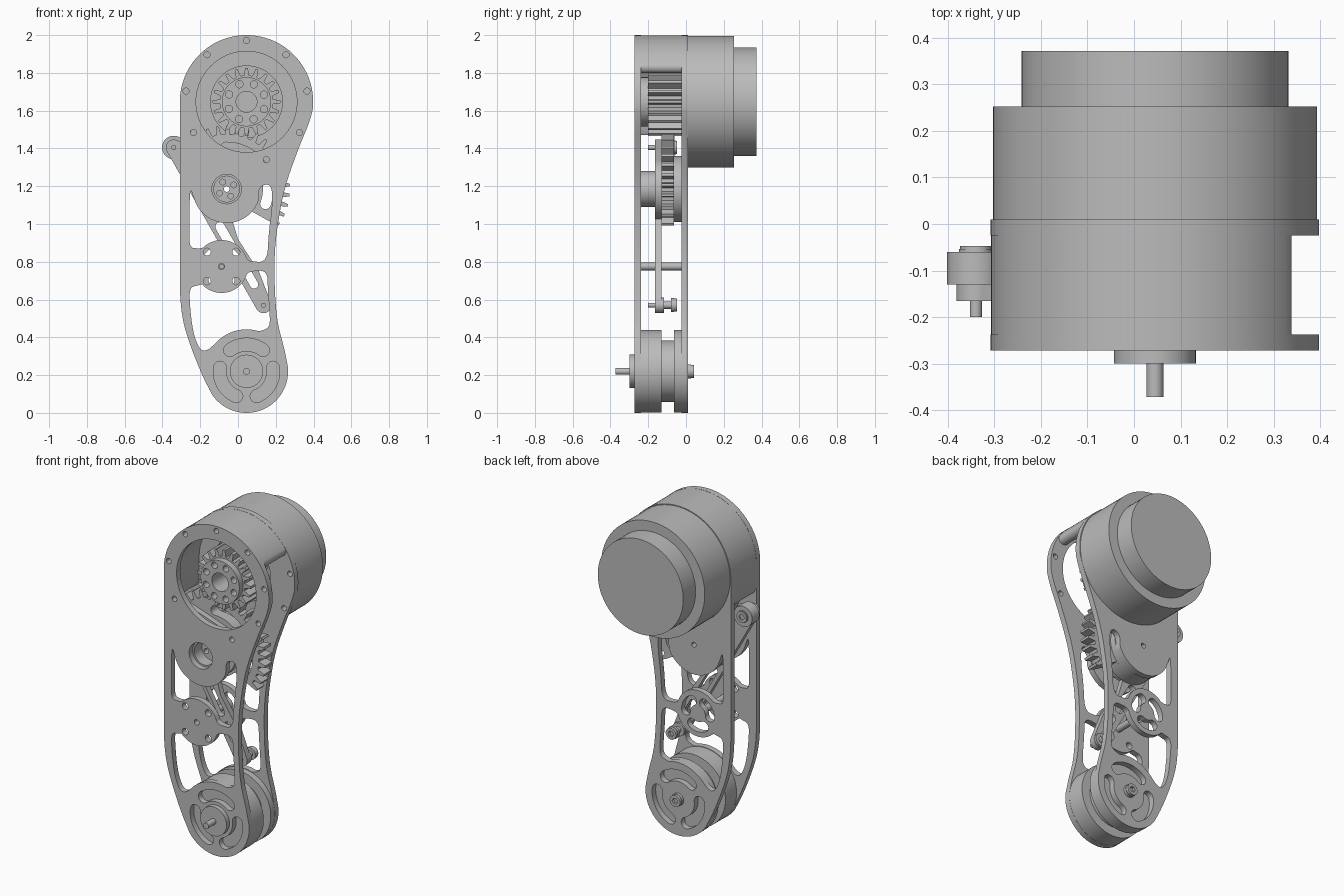
import bpy, math
from math import cos, sin, pi, radians

if "Cube" in bpy.data.objects:
    bpy.data.objects.remove(bpy.data.objects["Cube"])

GREY = (0.5, 0.5, 0.5, 1)
grey = bpy.data.materials.new("machined_grey")
grey.use_nodes = True
grey.diffuse_color = GREY
grey.node_tree.nodes["Principled BSDF"].inputs["Base Color"].default_value = GREY

# Main axes in (x, z)
MOTOR, HUB, MID, FOOT = (0.045, 1.647), (-0.06, 1.185), (-0.087, 0.775), (0.045, 0.22)
UPPER_TIP, LOWER_TIP = (-0.34, 1.405), (0.135, 0.57)


def polar(c, r, deg):
    return (c[0] + r * cos(radians(deg)), c[1] + r * sin(radians(deg)))


def arc(c, r, a, b, n=24):
    return [polar(c, r, a + (b - a) * i / n) for i in range(n + 1)]


def circle(c, r, n=72):
    return arc(c, r, 0, 360, n)[:-1]


def ring_of(c, dist, r, count, start):
    return [circle(polar(c, dist, start + 360 * i / count), r, 20) for i in range(count)]


def arc_slot(c, r, half, mid, span):
    """Curved slot with round ends."""
    a, b = mid - span, mid + span
    return (arc(c, r + half, a, b) + arc(polar(c, r, b), half, b, b + 180, 8)[1:-1]
            + arc(c, r - half, b, a) + arc(polar(c, r, a), half, a + 180, a + 360, 8)[1:-1])


def straight_slot(p, q, r):
    t = math.degrees(math.atan2(q[1] - p[1], q[0] - p[0]))
    return arc(q, r, t - 90, t + 90, 10) + arc(p, r, t + 90, t + 270, 10)


def rounded(pts, steps=3):
    """Corner cutting that softens an outline."""
    for _ in range(steps):
        out = []
        for p, q in zip(pts, pts[1:] + pts[:1]):
            out += [(p[0] * .75 + q[0] * .25, p[1] * .75 + q[1] * .25),
                    (p[0] * .25 + q[0] * .75, p[1] * .25 + q[1] * .75)]
        pts = out
    return pts


def teeth(c, root, tip, pitch, first, count):
    pts = []
    for i in range(count):
        a = first + i * pitch
        for r, k in ((root, -.3), (tip, -.13), (tip, .13), (root, .3)):
            pts.append(polar(c, r, a + k * pitch))
    return pts


def extrude(name, y0, y1, outline, *holes):
    """Flat profile in the XZ plane, extruded from y0 to y1."""
    cu = bpy.data.curves.new(name, "CURVE")
    cu.dimensions, cu.fill_mode = "2D", "BOTH"
    cu.extrude = (y1 - y0) / 2
    for loop in (outline,) + holes:
        sp = cu.splines.new("POLY")
        sp.points.add(len(loop) - 1)
        for pt, (x, z) in zip(sp.points, loop):
            pt.co = (x, z, 0, 1)
        sp.use_cyclic_u = True
    ob = bpy.data.objects.new(name, cu)
    bpy.context.collection.objects.link(ob)
    ob.rotation_euler.x = pi / 2
    ob.location.y = (y0 + y1) / 2
    bpy.ops.object.select_all(action="DESELECT")
    ob.select_set(True)
    bpy.context.view_layer.objects.active = ob
    bpy.ops.object.convert(target="MESH")
    ob = bpy.context.object
    bpy.ops.object.mode_set(mode="EDIT")
    bpy.ops.mesh.select_all(action="SELECT")
    bpy.ops.mesh.remove_doubles(threshold=0.00005)
    bpy.ops.mesh.normals_make_consistent(inside=False)
    bpy.ops.object.mode_set(mode="OBJECT")
    ob.data.materials.clear()
    ob.data.materials.append(grey)
    bpy.ops.object.shade_smooth_by_angle(angle=radians(30))
    return ob


def disc(name, c, r, y0, y1, *holes):
    return extrude(name, y0, y1, circle(c, r), *holes)


def screw_head(name, c, r, y0, y1):
    """Round head with a hexagonal socket facing back."""
    mid = (y0 + y1) / 2
    disc(name + "_base", c, r, y0, mid)
    disc(name + "_socket", c, r * 0.93, mid, y1, circle(c, r * 0.5, 6))


# Side plates
plate = (arc(MOTOR, 0.353, -8, 180, 60)
         + [(-0.308, 1.5), (-0.308, 0.76), (-0.308, 0.64), (-0.298, 0.52), (-0.272, 0.41), (-0.2, 0.22)]
         + arc(FOOT, 0.22, 213, 370, 48)
         + [(0.243, 0.35), (0.21, 0.47), (0.197, 0.6), (0.193, 0.72), (0.194, 0.85),
            (0.207, 0.98), (0.243, 1.185), (0.32, 1.4), (0.375, 1.53)])
plate = rounded(plate, 2)
upper_window = rounded(
    [(-0.256, 1.2)] + arc(HUB, 0.18, 195, 340)
    + [(0.11, 1.2), (0.178, 1.215), (0.182, 1.1), (0.162, 0.95), (0.155, 0.8), (0.07, 0.8)]
    + arc(MID, 0.14, 16, 135) + [(-0.21, 0.87), (-0.256, 0.875), (-0.256, 0.95)])
lower_window = rounded(
    [(-0.256, 0.58), (-0.256, 0.665), (-0.21, 0.675)] + arc(MID, 0.14, 222, 344)
    + [(0.07, 0.75), (0.155, 0.755), (0.158, 0.65), (0.17, 0.5), (0.165, 0.45)]
    + arc(FOOT, 0.222, 72, 138) + [(-0.16, 0.33), (-0.2, 0.33), (-0.238, 0.42)])
foot_slots = [arc_slot(FOOT, 0.142, 0.034, a, 38) for a in (90, 210, 330)]
bolts = [circle(polar(MOTOR, 0.325, a), 0.016, 20) for a in (10, 50, 90, 130, 170, 210, 330)]
bolts.append(circle((0.15, 1.34), 0.016, 20))

extrude("front_plate", -0.272, -0.237, plate, upper_window, lower_window, *foot_slots, *bolts,
        circle(MOTOR, 0.267), circle(HUB, 0.078), circle(MID, 0.016, 20),
        *ring_of(MID, 0.109, 0.02, 4, 45))
extrude("rear_plate", -0.025, 0.01, plate, upper_window, lower_window, *foot_slots, *bolts,
        circle(MOTOR, 0.19), circle(HUB, 0.015, 20),
        *[arc_slot(MID, 0.08, 0.03, a, 30) for a in (30, 150, 270)])
disc("middle_post", MID, 0.02, -0.237, -0.025, circle(MID, 0.012, 20))

# Curved wall joining the plates around the top
extrude("top_wall", -0.237, -0.025,
        arc(MOTOR, 0.352, 35, 180, 60) + [(-0.307, 1.5), (-0.29, 1.47), (-0.26, 1.47), (-0.243, 1.5)]
        + arc(MOTOR, 0.288, 180, 35, 60) + arc(polar(MOTOR, 0.32, 35), 0.032, 215, 395, 12)[1:-1])

# Motor
disc("motor_body", MOTOR, 0.348, 0.01, 0.253)
disc("motor_cap", MOTOR, 0.287, 0.253, 0.372)

# Drive gear
lightening = ring_of(MOTOR, 0.1, 0.019, 8, 22)
extrude("drive_gear", -0.2, -0.02, teeth(MOTOR, 0.14, 0.18, 18, 0, 20),
        circle(MOTOR, 0.055, 40), *lightening)
disc("drive_gear_hub", MOTOR, 0.13, -0.237, -0.2, circle(MOTOR, 0.055, 40), *lightening)
disc("drive_shaft", MOTOR, 0.055, -0.1, 0.01)

# Sector gear with an open arc between hub and rim
extrude("sector_gear", -0.13, -0.063,
        teeth(HUB, 0.29, 0.335, 360 / 38, -34, 18) + arc(HUB, 0.175, 133, 318, 40),
        arc_slot(HUB, 0.22, 0.028, 35, 56), circle(HUB, 0.015, 20))
disc("sector_spacer", HUB, 0.175, -0.063, -0.025, circle(HUB, 0.015, 20))

# Rocker arm with two rollers
extrude("rocker_arm", -0.165, -0.13,
        arc(LOWER_TIP, 0.042, -152, 20) + [(0.11, 0.75), (0.0, 0.92)]
        + arc(HUB, 0.16, -80, 68) + arc(UPPER_TIP, 0.042, 68, 212),
        straight_slot((-0.095, 0.985), (0.0, 0.82), 0.025),
        straight_slot((0.045, 0.75), (0.085, 0.68), 0.022),
        circle(HUB, 0.015, 20), *ring_of(HUB, 0.043, 0.015, 4, 30))
disc("rocker_boss", HUB, 0.095, -0.237, -0.165, circle(HUB, 0.068))
disc("upper_roller", UPPER_TIP, 0.062, -0.13, -0.06)
screw_head("upper_screw_head", UPPER_TIP, 0.036, -0.06, -0.047)
disc("lower_collar", LOWER_TIP, 0.04, -0.13, -0.117)
disc("lower_pin", LOWER_TIP, 0.019, -0.117, -0.08)
screw_head("lower_screw_head", LOWER_TIP, 0.037, -0.08, -0.047)
for name, tip in (("upper", UPPER_TIP), ("lower", LOWER_TIP)):
    disc(name + "_pin_end", tip, 0.013, -0.2, -0.165)

# Foot drum with a central groove, cap, shaft and rear screw
disc("foot_drum_front", FOOT, 0.219, -0.237, -0.13)
disc("foot_drum_groove", FOOT, 0.163, -0.13, -0.063)
disc("foot_drum_rear", FOOT, 0.219, -0.063, -0.025)
disc("foot_cap", FOOT, 0.088, -0.3, -0.272)
disc("foot_shaft", FOOT, 0.018, -0.372, -0.3)
screw_head("foot_screw_head", FOOT, 0.037, 0.01, 0.043)
